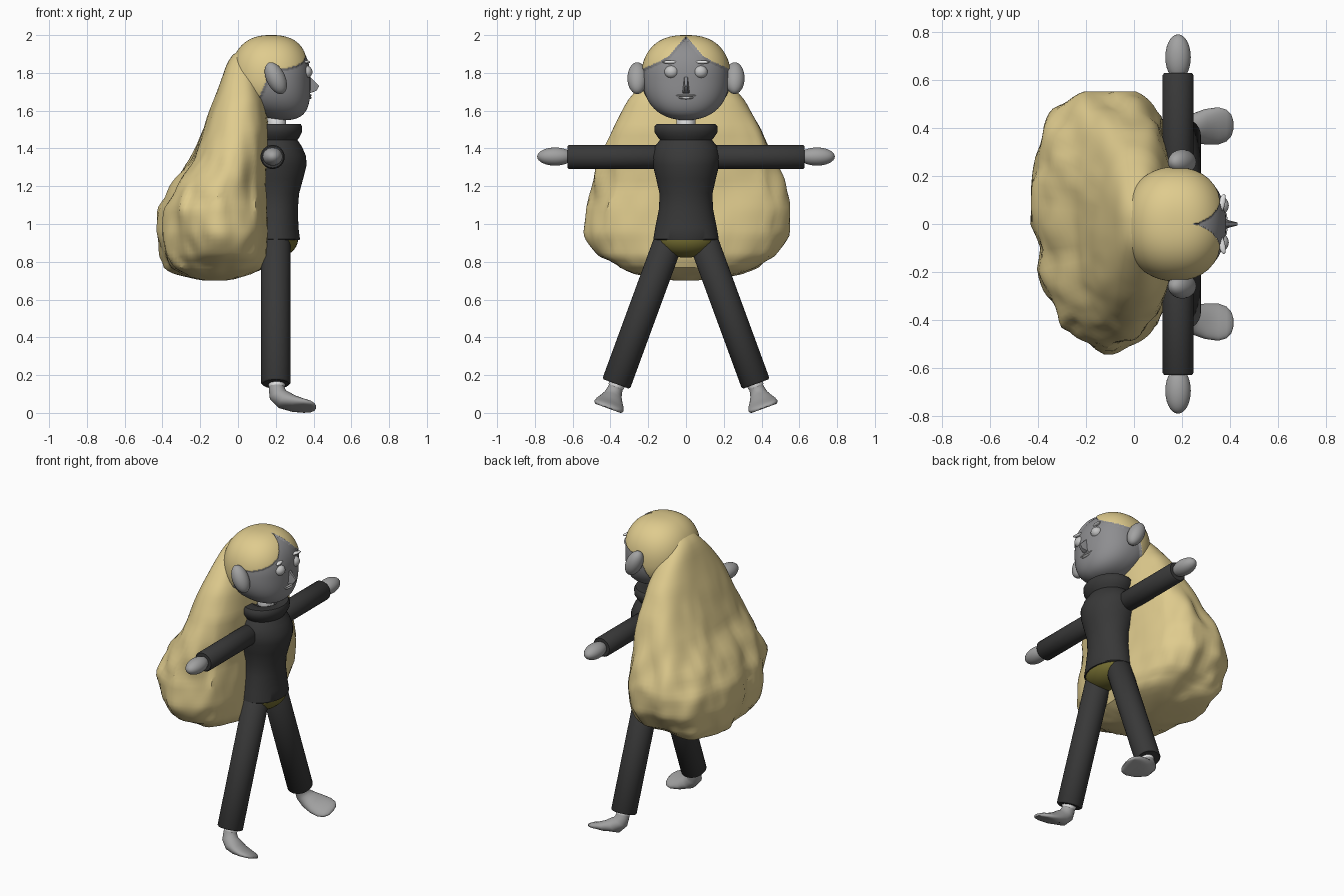
import bpy, bmesh, math
from mathutils import Vector, Matrix, noise

if "Cube" in bpy.data.objects:
    bpy.data.objects.remove(bpy.data.objects["Cube"])


def material(name, r, g, b):
    m = bpy.data.materials.new(name)
    m.diffuse_color = (r, g, b, 1)
    m.use_nodes = True
    m.node_tree.nodes["Principled BSDF"].inputs["Base Color"].default_value = m.diffuse_color
    return m


HAIR = material("blonde hair", 0.74, 0.60, 0.27)
FACE = material("face grey", 0.27, 0.27, 0.28)
SKIN = material("skin grey", 0.36, 0.36, 0.36)
CLOTH = material("black cloth", 0.04, 0.04, 0.04)
PALE = material("pale grey", 0.55, 0.55, 0.55)
WHITE = material("white", 0.8, 0.8, 0.8)
OLIVE = material("olive", 0.17, 0.15, 0.03)


def finish(name, bm, mats, angle=45):
    bmesh.ops.recalc_face_normals(bm, faces=bm.faces)
    me = bpy.data.meshes.new(name)
    bm.to_mesh(me)
    bm.free()
    for m in mats:
        me.materials.append(m)
    ob = bpy.data.objects.new(name, me)
    bpy.context.collection.objects.link(ob)
    bpy.ops.object.select_all(action='DESELECT')
    ob.select_set(True)
    bpy.context.view_layer.objects.active = ob
    bpy.ops.object.shade_smooth_by_angle(angle=math.radians(angle))
    return ob


def ring(c, u, v, a, b, n=32, e=1.0):
    """Superellipse ring around c in the plane of u and v."""
    out = []
    for i in range(n):
        t = 2 * math.pi * i / n
        cs, sn = math.cos(t), math.sin(t)
        out.append(Vector(c) + Vector(u) * a * math.copysign(abs(cs) ** e, cs)
                   + Vector(v) * b * math.copysign(abs(sn) ** e, sn))
    return out


def loft(name, rings, mat, angle=45):
    bm = bmesh.new()
    vs = [[bm.verts.new(p) for p in r] for r in rings]
    n = len(vs[0])
    for a, b in zip(vs, vs[1:]):
        for i in range(n):
            bm.faces.new((a[i], a[(i + 1) % n], b[(i + 1) % n], b[i]))
    bm.faces.new(vs[0])
    bm.faces.new(vs[-1])
    return finish(name, bm, [mat], angle)


def ellipsoid(name, c, r, mat, rot=Matrix()):
    bm = bmesh.new()
    bmesh.ops.create_uvsphere(bm, u_segments=28, v_segments=16, radius=1,
                              matrix=Matrix.Translation(c) @ rot @ Matrix.Diagonal((*r, 1)))
    return finish(name, bm, [mat])


def tube(name, p, q, r, mat):
    """Straight limb with slightly rounded ends."""
    p, q = Vector(p), Vector(q)
    d = (q - p).normalized()
    u = Vector((1, 0, 0))
    v = d.cross(u).normalized()
    u = v.cross(d)
    length = (q - p).length
    st = [(0, r * .9), (.008, r), (length - .008, r), (length, r * .9)]
    return loft(name, [ring(p + d * t, u, v, k, k) for t, k in st], mat)


def lerp(x, pts):
    for (x0, y0), (x1, y1) in zip(pts, pts[1:]):
        if x <= x1:
            return y0 + (y1 - y0) * max(0, (x - x0) / (x1 - x0))
    return pts[-1][1]


def power(k, e):
    return math.copysign(abs(k) ** e, k)


X, Y, Z = Vector((1, 0, 0)), Vector((0, 1, 0)), Vector((0, 0, 1))

# Head, with the hair cap as raised faces above a parted hairline
bm = bmesh.new()
bmesh.ops.create_uvsphere(bm, u_segments=180, v_segments=110, radius=1)
for v in bm.verts:
    el = math.asin(max(-1, min(1, v.co.z)))
    az = math.atan2(v.co.y, v.co.x)
    z = power(math.sin(el), .9) * .22
    flat = power(math.cos(el), .8 if z > 0 else .9)
    x = .176 + .207 * flat * power(math.cos(az), .9)
    if z < 0:
        x += .07 * (z / .22) ** 2
    v.co = (x, .228 * flat * power(math.sin(az), .9), 1.77 + z)
bm.normal_update()
raised = set()
for f in bm.faces:
    c = f.calc_center_median()
    line = lerp(abs(c.y), [(0, 1.985), (.05, 1.93), (.09, 1.885), (.14, 1.855), (.23, 1.815)])
    if c.x < .18:
        line = 1.82 - (.18 - c.x) * 2.2
    if c.z > line:
        f.material_index = 1
        raised.update(f.verts)
shift = {v: v.normal * .01 for v in raised}
for v, d in shift.items():
    v.co += d
finish("head", bm, [FACE, HAIR], 60)

# Long hair mass: z, back x, front x, half width
HAIRS = [(.70, -.19, -.08, .07), (.725, -.30, .05, .24), (.765, -.375, .13, .36),
         (.83, -.405, .16, .46), (.95, -.42, .17, .525), (1.08, -.405, .16, .545),
         (1.2, -.345, .15, .505), (1.34, -.25, .16, .46), (1.5, -.185, .165, .395),
         (1.65, -.13, .145, .315), (1.76, -.09, .115, .225), (1.85, -.06, .1, .14),
         (1.90, -.025, .1, .09), (1.93, .03, .1, .05)]
cols = [[(h[0], h[k]) for h in HAIRS] for k in (1, 2, 3)]
rings = []
steps = 46
for i in range(steps + 1):
    z = .70 + 1.23 * (i / steps) ** 1.3
    back, front, w = (lerp(z, c) for c in cols)
    a = (front - back) / 2
    c = Vector(((back + front) / 2, 0, z))
    r = ring(c, X, Y, a, w, 88, .8)
    amp = .04 * min(1, max(.1, (1.75 - z) / .6))
    low = min(1, max(0, (1.6 - z) / .4))
    for q in r:
        # Fuller corners on one side, rounder on the other
        corner = min(1, 2 * abs((q.x - c.x) / a * q.y / w))
        k = .07 if q.y > 0 else (-.10 if q.x < c.x else 0)
        out = (q - c).normalized()
        s = noise.noise(Vector((q.x * 6, q.y * 6, z * 2.2)))
        s += .55 * noise.noise(Vector((q.x * 13, q.y * 13, z * 6 + 5)))
        if q.x > .1:
            s *= .4
        q += (q - c) * k * corner * low + out * amp * (s - .05)
        q.y = max(-.55, min(.55, q.y))
    rings.append(r)
loft("long_hair", rings, HAIR, 35)

# Sweater body with rolled collar: z, x radius, y radius
BODY = [(.915, .125, .165), (.92, .128, .173), (.98, .12, .163), (1.08, .117, .143),
        (1.16, .123, .14), (1.24, .145, .158), (1.31, .163, .175), (1.36, .16, .18),
        (1.41, .138, .165), (1.445, .115, .138), (1.46, .125, .15), (1.485, .138, .166),
        (1.515, .14, .168), (1.53, .132, .155), (1.53, .08, .09), (1.51, .06, .06)]
loft("sweater", [ring((.2, 0, z), X, Y, a, b, 48) for z, a, b in BODY], CLOTH)

# Neck and hips
tube("neck", (.205, 0, 1.48), (.205, 0, 1.6), .05, WHITE)
ellipsoid("hips", (.2, 0, .92), (.118, .165, .098), OLIVE)

# Nose
bm = bmesh.new()
for q in [(.37, .01, 1.79), (.37, -.01, 1.79), (.43, .006, 1.73), (.43, -.006, 1.73),
          (.415, .01, 1.705), (.415, -.01, 1.705), (.37, .022, 1.69), (.37, -.022, 1.69),
          (.36, 0, 1.685)]:
    bm.verts.new(q)
bmesh.ops.convex_hull(bm, input=bm.verts)
finish("nose", bm, [FACE], 50)

# Lips
ellipsoid("upper_lip", (.375, 0, 1.681), (.015, .055, .007), PALE)
ellipsoid("lower_lip", (.375, 0, 1.668), (.015, .04, .008), PALE)

# Foot sections in leg space: forward, up, half height, half width, tilt
FOOT = [(.205, .15, .038, .038, 90), (.205, .115, .042, .04, 85), (.212, .08, .048, .048, 65),
        (.245, .05, .05, .062, 40), (.295, .03, .038, .077, 18), (.35, .018, .028, .082, 5),
        (.385, .014, .022, .07, 0), (.405, .012, .014, .047, 0), (.413, .012, .005, .018, 0)]

for s, side in ((1, "left"), (-1, "right")):
    # Face and ear
    ellipsoid(side + "_eye", (.36, s * .077, 1.805), (.034, .037, .034), PALE)
    ellipsoid(side + "_brow", (.364, s * .083, 1.857), (.014, .043, .009), WHITE,
              Matrix.Rotation(-s * .25, 4, 'Z'))
    ellipsoid(side + "_ear", (.2, s * .258, 1.772), (.05, .052, .09), SKIN,
              Matrix.Rotation(math.radians(-25), 4, 'Y'))
    # Arm and hand
    tube(side + "_sleeve", (.183, s * .1, 1.355), (.183, s * .627, 1.355), .064, CLOTH)
    ellipsoid(side + "_hand", (.183, s * .693, 1.357), (.053, .095, .048), SKIN)
    # Leg, ankle and foot
    tube(side + "_trouser", (.2, s * .085, .93), (.2, s * .37, .153), .078, CLOTH)
    base = Vector((0, s * .414, .02))
    up = Vector((0, -s * .344, .939))
    lat = Vector((0, .939, s * .344))
    tube(side + "_ankle", base + X * .205 + up * .2, base + X * .205 + up * .122, .043, WHITE)
    rings = []
    for x, w, h, b, tilt in FOOT:
        a = math.radians(tilt)
        u = X * math.sin(a) + up * math.cos(a)
        sec = ring(base + X * x + up * w, u, lat, h, b)
        # Flatten the sole
        for q in sec:
            q += up * max(0, .004 - (q - base).dot(up))
        rings.append(sec)
    loft(side + "_foot", rings, SKIN)
